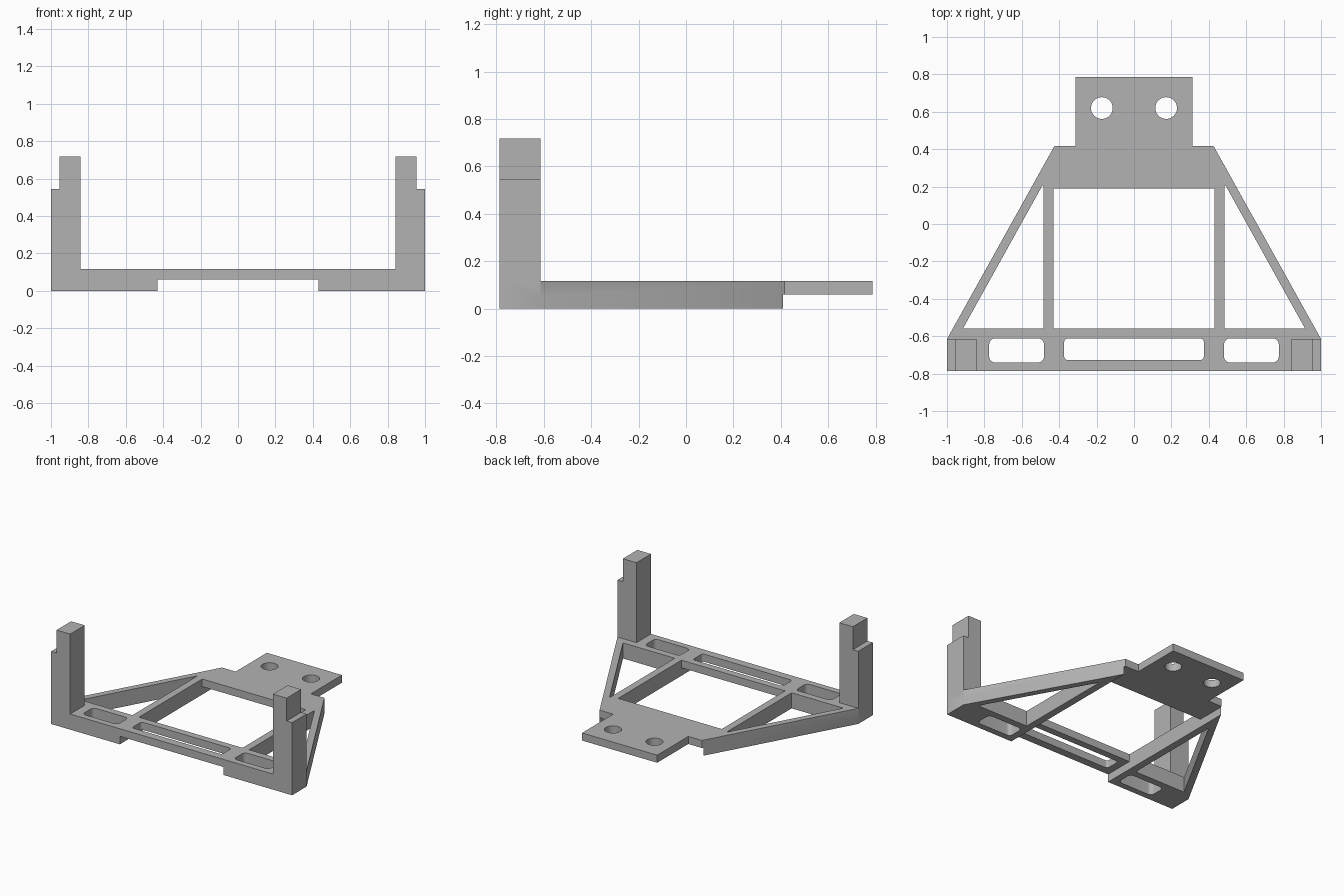
import bpy, bmesh, math
from mathutils import Matrix

cube = bpy.data.objects.get("Cube")
if cube:
    bpy.data.objects.remove(cube, do_unlink=True)

grey = bpy.data.materials.new("plain grey")
grey.use_nodes = True
colour = (0.45, 0.45, 0.45, 1)
grey.diffuse_color = colour
grey.node_tree.nodes["Principled BSDF"].inputs["Base Color"].default_value = colour


def prism(name, points, low, high, matrix=Matrix()):
    """Extrude a flat outline from low to high, then transform it."""
    bm = bmesh.new()
    face = bm.faces.new([bm.verts.new((x, y, low)) for x, y in points])
    top = bmesh.ops.extrude_face_region(bm, geom=[face])["geom"]
    verts = [v for v in top if isinstance(v, bmesh.types.BMVert)]
    bmesh.ops.translate(bm, verts=verts, vec=(0, 0, high - low))
    bm.transform(matrix)
    bmesh.ops.recalc_face_normals(bm, faces=bm.faces)
    mesh = bpy.data.meshes.new(name)
    bm.to_mesh(mesh)
    bm.free()
    mesh.materials.append(grey)
    obj = bpy.data.objects.new(name, mesh)
    bpy.context.collection.objects.link(obj)
    return obj


def rect(x0, x1, y0, y1):
    return [(x0, y0), (x1, y0), (x1, y1), (x0, y1)]


def arc(cx, cy, r, start, sweep, n):
    return [(cx + r * math.cos(start + sweep * i / n),
             cy + r * math.sin(start + sweep * i / n)) for i in range(n)]


def circle(cx, cy, r):
    return arc(cx, cy, r, 0, math.tau, 40)


def slot(x0, x1, y0, y1, r):
    centres = [(x1 - r, y1 - r), (x0 + r, y1 - r), (x0 + r, y0 + r), (x1 - r, y0 + r)]
    pts = []
    for k, (cx, cy) in enumerate(centres):
        pts += arc(cx, cy, r, k * math.pi / 2, math.pi / 2, 8)
        a = (k + 1) * math.pi / 2
        pts.append((cx + r * math.cos(a), cy + r * math.sin(a)))
    return pts


def combine(target, other, operation):
    mod = target.modifiers.new(other.name, 'BOOLEAN')
    mod.operation = operation
    mod.solver = 'EXACT'
    mod.object = other
    bpy.context.view_layer.objects.active = target
    bpy.ops.object.modifier_apply(modifier=mod.name)
    bpy.data.objects.remove(other, do_unlink=True)


# Tapered base with the rear mounting tab
half = [(1, -0.787), (1, -0.615), (0.425, 0.418), (0.312, 0.418), (0.312, 0.787)]
outline = half + [(-x, y) for x, y in reversed(half)]
frame = prism("frame", outline, 0, 0.117)

# Upright posts with an outer step near the top
post = [(0.842, 0.05), (1, 0.05), (1, 0.545), (0.955, 0.545), (0.955, 0.717), (0.842, 0.717)]
upright = Matrix.Rotation(math.pi / 2, 4, 'X')
for side in (1, -1):
    combine(frame, prism("post", [(side * x, z) for x, z in post], 0.615, 0.787, upright), 'UNION')

# Raised underside along the middle
combine(frame, prism("underside", rect(-0.43, 0.43, -0.9, 0.9), -0.1, 0.06), 'DIFFERENCE')

# Openings through the base
openings = [rect(-0.43, 0.43, -0.56, 0.19), slot(-0.373, 0.373, -0.727, -0.612, 0.018)]
for side in (1, -1):
    openings += [
        [(side * 0.485, -0.56), (side * 0.915, -0.56), (side * 0.49, 0.205), (side * 0.485, 0.205)],
        slot(min(side * 0.482, side * 0.774), max(side * 0.482, side * 0.774), -0.74, -0.612, 0.03),
        circle(side * 0.172, 0.62, 0.058),
    ]
for points in openings:
    combine(frame, prism("opening", points, -0.1, 0.3), 'DIFFERENCE')

# Cross holes through both posts
sideways = Matrix.Rotation(math.pi / 2, 4, 'Y')
combine(frame, prism("post_hole", circle(-0.63, -0.703, 0.03), -1.2, 1.2, sideways), 'DIFFERENCE')

frame.select_set(True)
bpy.context.view_layer.objects.active = frame
bpy.ops.object.shade_smooth_by_angle(angle=math.radians(30))
